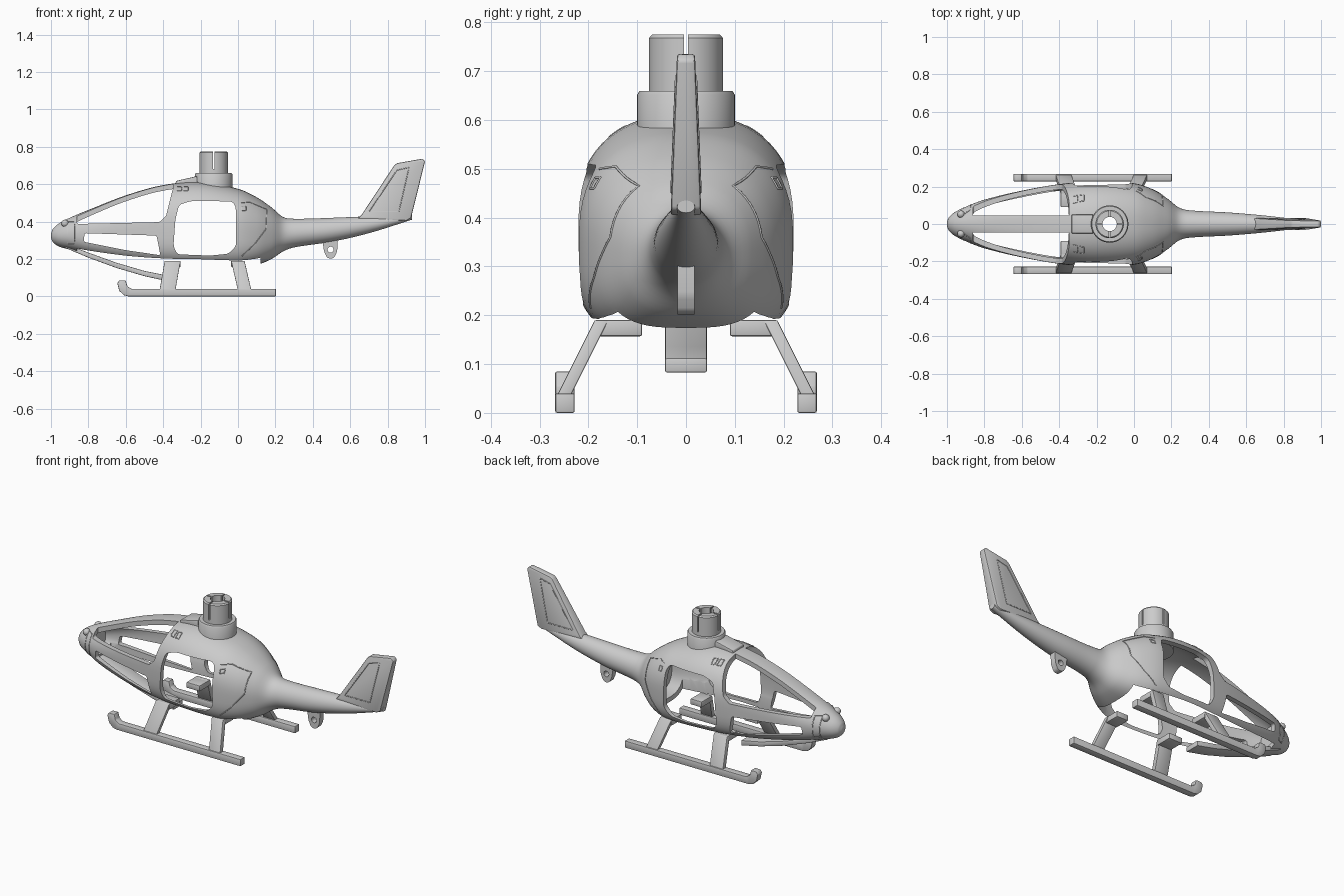
import bpy, bmesh, math
from mathutils import Vector

if "Cube" in bpy.data.objects:
    bpy.data.objects.remove(bpy.data.objects["Cube"])

# Fuselage stations: x, top z, bottom z, half width, upper / lower roundness
ST = [(-1, .335, .312, .012, 2, 2), (-.99, .36, .29, .035, 2, 2), (-.96, .388, .268, .062, 2, 2),
      (-.9, .42, .25, .092, 2, 2.2), (-.8, .462, .222, .13, 2.1, 2.6), (-.6, .54, .185, .178, 2.3, 3.2),
      (-.4, .595, .162, .213, 2.4, 3.5), (-.2, .612, .152, .23, 2.4, 3.5), (0, .575, .152, .218, 2.4, 3.5),
      (.1, .53, .168, .185, 2.3, 3.2), (.18, .475, .2, .135, 2.2, 2.7), (.24, .425, .24, .088, 2, 2.2),
      (.3, .415, .262, .073, 2, 2), (.5, .42, .292, .062, 2, 2), (.7, .428, .338, .045, 2, 2),
      (.93, .435, .41, .018, 2, 2)]


def station(x):
    """Smoothly interpolated top, bottom, half width and roundness at x."""
    i = max(k for k in range(len(ST) - 1) if x >= ST[k][0] or k == 0)
    a, b = ST[i], ST[i + 1]
    p, q = ST[max(i - 1, 0)], ST[min(i + 2, len(ST) - 1)]
    d = b[0] - a[0]
    t = (x - a[0]) / d
    out = []
    for k in range(1, 6):
        m0 = (b[k] - p[k]) / (b[0] - p[0]) * d
        m1 = (q[k] - a[k]) / (q[0] - a[0]) * d
        out.append((2*t**3 - 3*t*t + 1)*a[k] + (t**3 - 2*t*t + t)*m0
                   + (3*t*t - 2*t**3)*b[k] + (t**3 - t*t)*m1)
    return out


def skin_y(x, z):
    """Half width of the fuselage surface at a point of the side view."""
    top, bot, w, nt, nb = station(x)
    mid = bot + .48 * (top - bot)
    t, n = ((z - mid) / (top - mid), nt) if z > mid else ((mid - z) / (mid - bot), nb)
    return w * max(0, 1 - min(t, 1) ** n) ** (1 / n)


def finish(name, bm):
    bmesh.ops.recalc_face_normals(bm, faces=bm.faces)
    me = bpy.data.meshes.new(name)
    bm.to_mesh(me)
    bm.free()
    ob = bpy.data.objects.new(name, me)
    bpy.context.collection.objects.link(ob)
    return ob


def activate(ob):
    bpy.ops.object.select_all(action='DESELECT')
    ob.select_set(True)
    bpy.context.view_layer.objects.active = ob


def smooth(ob, angle=35):
    activate(ob)
    bpy.ops.object.shade_smooth_by_angle(angle=math.radians(angle))


def soften(ob, width=.004):
    m = ob.modifiers.new("soft_edges", 'BEVEL')
    m.width, m.segments, m.limit_method = width, 2, 'ANGLE'
    activate(ob)
    bpy.ops.object.modifier_apply(modifier=m.name)
    smooth(ob)


def cut(ob, cutter):
    m = ob.modifiers.new("cut", 'BOOLEAN')
    m.operation, m.object, m.solver = 'DIFFERENCE', cutter, 'EXACT'
    activate(ob)
    bpy.ops.object.modifier_apply(modifier=m.name)
    bpy.data.objects.remove(cutter)


def loft(name, xs, inset=0, n=64):
    bm, rings = bmesh.new(), []
    for x in xs:
        top, bot, w, nt, nb = station(x)
        mid = bot + .48 * (top - bot)
        ring = []
        for k in range(n):
            c, s = math.cos(2*math.pi*k/n), math.sin(2*math.pi*k/n)
            e = 2 / (nt if s >= 0 else nb)
            h = (top - mid if s >= 0 else mid - bot) - inset
            ring.append(bm.verts.new((x, math.copysign(abs(c)**e, c) * (w - inset),
                                      mid + math.copysign(abs(s)**e, s) * h)))
        rings.append(ring)
    for a, b in zip(rings, rings[1:]):
        for k in range(n):
            bm.faces.new((a[k], a[(k+1) % n], b[(k+1) % n], b[k]))
    bm.faces.new(rings[0])
    bm.faces.new(rings[-1])
    return finish(name, bm)


def prism(name, pts, lo, hi, radius=0, plan=False, warp=None):
    """Side-view outline pushed along y (or plan outline pushed along z)."""
    bm = bmesh.new()
    f = bm.faces.new([bm.verts.new((a, b, lo) if plan else (a, lo, b)) for a, b in pts])
    if radius:
        bmesh.ops.bevel(bm, geom=bm.verts[:], offset=radius, segments=5, profile=.5,
                        affect='VERTICES', clamp_overlap=True)
    r = bmesh.ops.extrude_face_region(bm, geom=bm.faces[:])
    d = Vector((0, 0, hi - lo)) if plan else Vector((0, hi - lo, 0))
    bmesh.ops.translate(bm, vec=d, verts=[v for v in r['geom'] if isinstance(v, bmesh.types.BMVert)])
    if warp:
        for v in bm.verts:
            v.co.y = warp(v.co)
    return finish(name, bm)


def circle(x, y, r, n=32):
    return [(x + r*math.cos(2*math.pi*k/n), y + r*math.sin(2*math.pi*k/n)) for k in range(n)]


def panel_line(name, pts, depth=skin_y):
    """Thin seam drawn on both sides along a side-view path."""
    for side, s in (("right", -1), ("left", 1)):
        cu = bpy.data.curves.new(name, 'CURVE')
        cu.dimensions, cu.bevel_depth, cu.bevel_resolution = '3D', .0025, 1
        path = []
        for a, b in zip(pts, pts[1:]):
            path += [(a[0] + (b[0]-a[0])*k/8, a[1] + (b[1]-a[1])*k/8) for k in range(8)]
        path.append(pts[-1])
        sp = cu.splines.new('POLY')
        sp.points.add(len(path) - 1)
        for p, (x, z) in zip(sp.points, path):
            p.co = (x, s * depth(x, z), z, 1)
        ob = bpy.data.objects.new(side + "_" + name, cu)
        bpy.context.collection.objects.link(ob)
        activate(ob)
        bpy.ops.object.convert(target='MESH')


# Fuselage and tail boom: solid loft, hollowed cabin
xs = [a[0] + (b[0] - a[0]) * k / 5 for a, b in zip(ST, ST[1:]) for k in range(5)] + [ST[-1][0]]
body = loft("fuselage", xs)
cut(body, loft("cabin_space", [-.89 + 1.06 * k / 40 for k in range(41)], .027))

# Door openings, windscreen and lower windows
cut(body, prism("door_cutter", [(-.315, .49), (-.25, .51), (-.03, .508), (-.012, .48), (-.01, .27),
                                (-.05, .228), (-.15, .218), (-.325, .225), (-.345, .27), (-.335, .41)],
                -.5, .5, .025))
for s in (-1, 1):
    cut(body, prism("windscreen_cutter", [(-.86, .387), (-.42, .397), (-.385, .43), (-.347, .58),
                                          (-.345, .75), (-.86, .75)], .045*s, .5*s, .008))
    cut(body, prism("window_cutter", [(-.82, .338), (-.825, .292), (-.6, .247), (-.415, .22),
                                      (-.435, .325)], .03*s, .5*s, .01))
# Open underside and mast hole
rim = [(-.86 + .98*k/24, station(-.86 + .98*k/24)[2] - .035) for k in range(25)]
cut(body, prism("floor_cutter", rim + [(x, -y) for x, y in reversed(rim)], 0, .3, plan=True))
cut(body, prism("mast_hole_cutter", circle(-.13, 0, .042), .5, .9, plan=True))
smooth(body)

# Keel strip under the nose
soften(prism("keel_strip", [(-.93, .262), (-.8, .207), (-.65, .152), (-.5, .108), (-.38, .082),
                            (-.38, .112), (-.5, .136), (-.65, .18), (-.8, .234), (-.92, .28)],
             -.043, .043))

# Rotor mast: turned collar and slotted tube
bm = bmesh.new()
prof = [(.038, .555), (.1, .555), (.1, .652), (.095, .66), (.076, .66), (.076, .768), (.07, .775), (.038, .775)]
vs = [bm.verts.new((-.13 + r, 0, z)) for r, z in prof]
es = [bm.edges.new((vs[i], vs[(i+1) % len(vs)])) for i in range(len(vs))]
bmesh.ops.spin(bm, geom=vs + es, cent=(-.13, 0, 0), axis=(0, 0, 1), angle=2*math.pi, steps=48)
bmesh.ops.remove_doubles(bm, verts=bm.verts[:], dist=1e-4)
mast = finish("rotor_mast", bm)
cut(mast, prism("slot_cutter_a", [(-.3, -.004), (.1, -.004), (.1, .004), (-.3, .004)], .68, .9, plan=True))
cut(mast, prism("slot_cutter_b", [(-.134, -.2), (-.126, -.2), (-.126, .2), (-.134, .2)], .68, .9, plan=True))
smooth(mast)
soften(prism("mast_fairing", [(-.335, .59), (-.332, .617), (-.22, .643), (-.215, .59)], -.05, .05))

# Tail fin, thinner towards the top
def fin_y(x, z):
    return .031 * (1 - .4 * (z - .42) / .31)


soften(prism("tail_fin", [(.64, .415), (.66, .435), (.835, .7), (.85, .712), (.985, .736), (1, .722),
                          (.925, .418), (.9, .405)], -1, 1, warp=lambda c: c.y * fin_y(c.x, c.z)), .006)
panel_line("fin_panel", [(.7, .452), (.85, .675), (.915, .69), (.86, .452), (.7, .452)], fin_y)

# Tail ring
ring = prism("tail_ring", [(.45, .31), (.535, .32), (.53, .24), (.515, .208), (.495, .2), (.475, .208),
                           (.46, .24)], -.017, .017, .008)
cut(ring, prism("ring_hole_cutter", circle(.495, .25, .016, 20), -.1, .1))
smooth(ring)

# Landing gear on both sides
for side, s in (("right", -1), ("left", 1)):
    soften(prism(side + "_skid", [(.203, 0), (.203, .04), (-.57, .04), (-.592, .055), (-.6, .085),
                                  (-.635, .085), (-.645, .07), (-.635, .03), (-.61, .006), (-.585, 0)],
                 .228*s, .268*s))
    for end, xb, xt, w in (("front", -.42, -.392, .085), ("rear", 0, -.037, .072)):
        soften(prism(f"{side}_{end}_leg", [(xb, .03), (xb + w, .03), (xt + w, .19), (xt, .19)], .234*s, .262*s,
                     warp=lambda c, s=s: c.y - s * .5 * (c.z - .04)), .003)
        soften(prism(f"{side}_{end}_leg_pad", [(xt, .157), (xt + w, .157), (xt + w, .19), (xt, .19)],
                     .09*s, .185*s))

# Body seams, vents and nose lamps
panel_line("rear_panel_seam", [(.01, .5), (.06, .505), (.155, .465), (.15, .36), (.09, .28), (.02, .215)])
panel_line("nose_seam", [(-.91, .4), (-.875, .4), (-.875, .28), (-.91, .28), (-.91, .4)])
for x, z in ((-.325, .565), (-.29, .565), (.02, .46)):
    panel_line("vent", [(x, z), (x + .022, z), (x + .022, z + .022), (x, z + .022), (x, z)])
for side, s in (("right", -1), ("left", 1)):
    bm = bmesh.new()
    bmesh.ops.create_uvsphere(bm, u_segments=16, v_segments=10, radius=.02)
    bmesh.ops.translate(bm, vec=(-.925, .052*s, .39), verts=bm.verts)
    smooth(finish(side + "_nose_lamp", bm))
